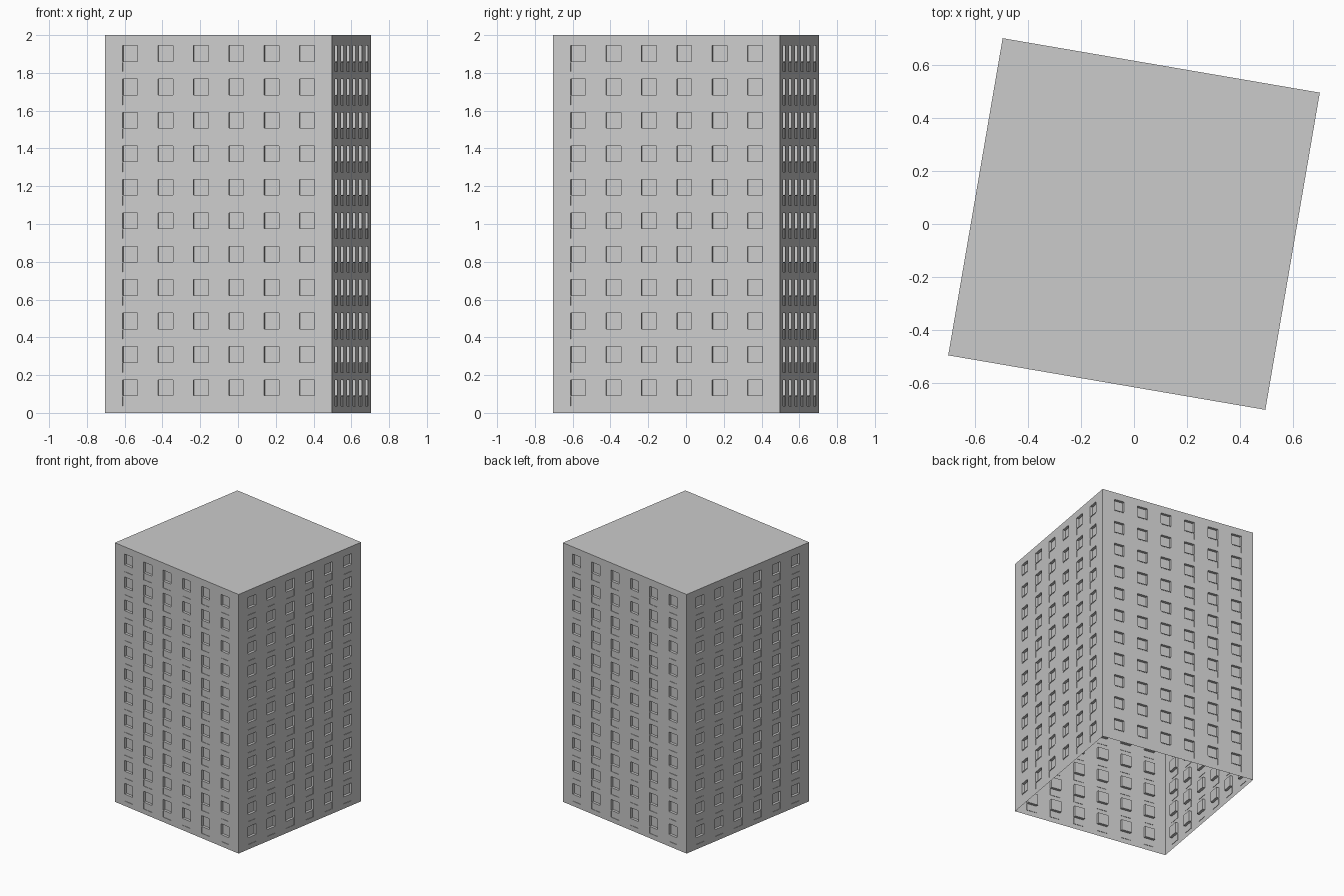
import bpy, bmesh
from math import radians
from mathutils import Matrix

if "Cube" in bpy.data.objects:
    bpy.data.objects.remove(bpy.data.objects["Cube"])

HALF, HEIGHT, TURN = 0.609, 2.0, radians(-9.74)
COLS, ROWS = 6, 11
COL_PITCH, WIN_W = 0.19, 0.08
ROW_PITCH = 0.177


def add_object(name, bm):
    mesh = bpy.data.meshes.new(name)
    bm.to_mesh(mesh)
    bm.free()
    obj = bpy.data.objects.new(name, mesh)
    bpy.context.collection.objects.link(obj)
    return obj


# Grid lines across and up one wall
us, zs = [-HALF], [0.0]
for c in range(COLS):
    mid = (c - (COLS - 1) / 2) * COL_PITCH
    us += [mid - WIN_W / 2, mid + WIN_W / 2]
us.append(HALF)
for r in range(ROWS):
    zs += [r * ROW_PITCH + k for k in (0.037, 0.086, 0.091, 0.174)]
zs.append(HEIGHT)


def build_wall(name, turn):
    bm = bmesh.new()
    grid = [[bm.verts.new((u, -HALF, z)) for u in us] for z in zs]
    windows, panels = [], []
    for j in range(len(zs) - 1):
        for i in range(len(us) - 1):
            f = bm.faces.new((grid[j][i], grid[j][i + 1],
                              grid[j + 1][i + 1], grid[j + 1][i]))
            if i % 2 == 1 and j % 4 == 1:
                panels.append(f)
            elif i % 2 == 1 and j % 4 == 3:
                windows.append(f)
    bm.normal_update()
    # Recessed windows, with a very shallow panel below each
    bmesh.ops.inset_individual(bm, faces=windows, thickness=0, depth=-0.02)
    bmesh.ops.inset_individual(bm, faces=panels, thickness=0, depth=-0.003)
    bm.transform(Matrix.Rotation(turn + TURN, 4, 'Z'))
    add_object(name, bm)


# Four window walls
for k, side in enumerate(("front", "right", "back", "left")):
    build_wall(side + "_wall", radians(90 * k))

# Flat roof; the underside stays open
bm = bmesh.new()
bm.faces.new([bm.verts.new((x * HALF, y * HALF, HEIGHT))
              for x, y in ((-1, -1), (1, -1), (1, 1), (-1, 1))])
bm.transform(Matrix.Rotation(TURN, 4, 'Z'))
add_object("roof", bm)
